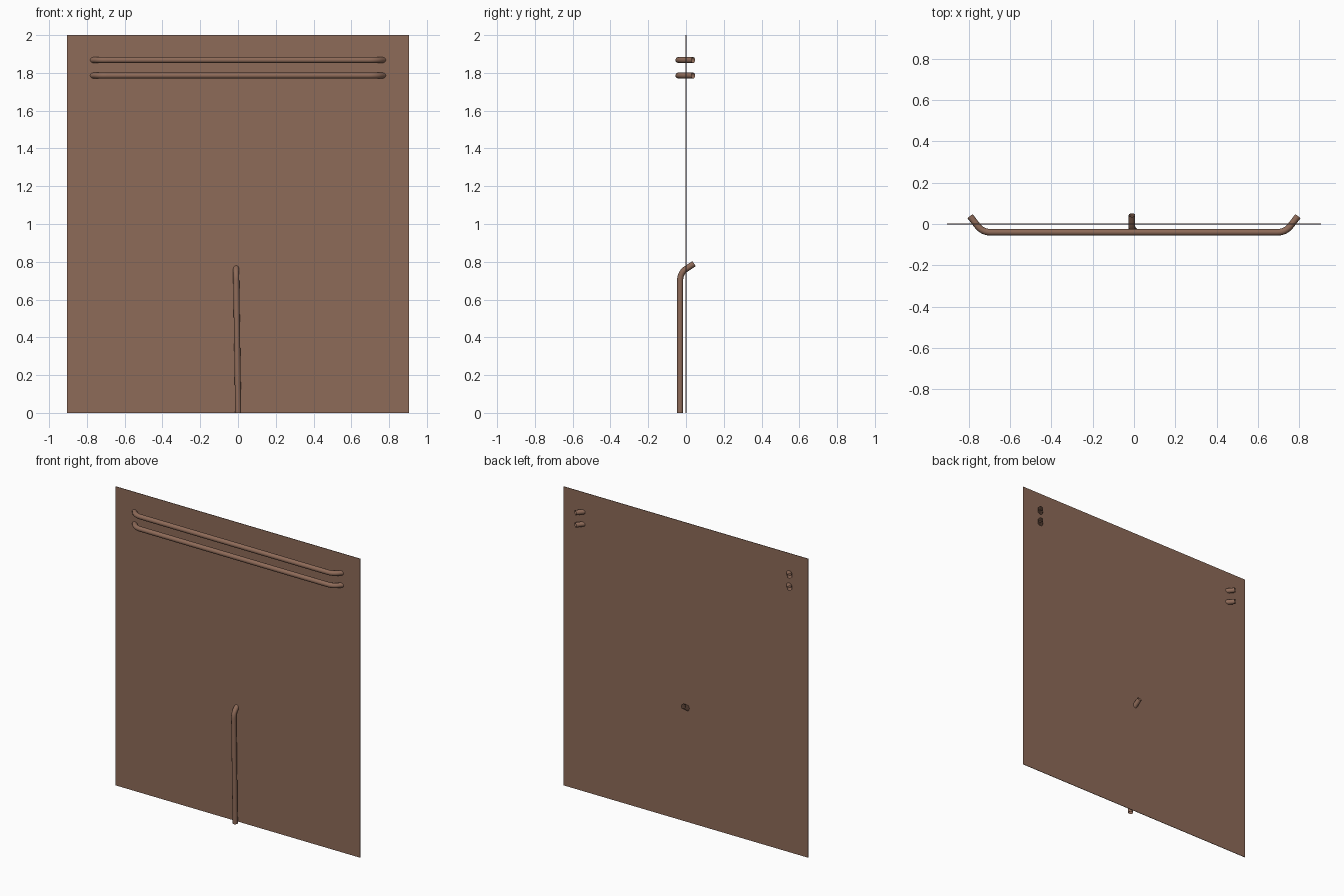
import bpy
import bmesh
from mathutils import Vector

if "Cube" in bpy.data.objects:
    bpy.data.objects.remove(bpy.data.objects["Cube"])

brown = bpy.data.materials.new("warm_brown")
brown.diffuse_color = (0.27, 0.145, 0.098, 1)
brown.use_nodes = True
brown.node_tree.nodes["Principled BSDF"].inputs["Base Color"].default_value = brown.diffuse_color


def rounded(points, trim, steps=8):
    """Polyline with each inner corner replaced by a smooth arc."""
    pts = [Vector(p) for p in points]
    path = [pts[0]]
    for a, b, c in zip(pts, pts[1:], pts[2:]):
        p = b + (a - b).normalized() * trim
        q = b + (c - b).normalized() * trim
        for i in range(steps + 1):
            t = i / steps
            path.append(p * (1 - t) ** 2 + b * 2 * t * (1 - t) + q * t * t)
    return path + [pts[-1]]


def pipe(name, points, radius, trim):
    """Open-ended round tube along a bent path."""
    path = rounded(points, trim)
    curve = bpy.data.curves.new(name, 'CURVE')
    curve.dimensions = '3D'
    curve.bevel_depth = radius
    curve.bevel_resolution = 4
    spline = curve.splines.new('POLY')
    spline.points.add(len(path) - 1)
    for sp, p in zip(spline.points, path):
        sp.co = (*p, 1)
    temp = bpy.data.objects.new(name + "_path", curve)
    bpy.context.collection.objects.link(temp)
    dg = bpy.context.evaluated_depsgraph_get()
    mesh = bpy.data.meshes.new_from_object(temp.evaluated_get(dg))
    bpy.data.objects.remove(temp)
    mesh.materials.clear()
    mesh.materials.append(brown)
    mesh.shade_smooth()
    ob = bpy.data.objects.new(name, mesh)
    bpy.context.collection.objects.link(ob)


# Thin upright panel
mesh = bpy.data.meshes.new("panel")
bm = bmesh.new()
bmesh.ops.create_cube(bm, size=1)
for v in bm.verts:
    v.co = (v.co.x * 1.81, v.co.y * 0.003, (v.co.z + 0.5) * 2)
bm.to_mesh(mesh)
bm.free()
mesh.materials.append(brown)
bpy.context.collection.objects.link(bpy.data.objects.new("panel", mesh))

# Two horizontal rails, ends bent back through the panel
for name, z in (("upper_rail", 1.868), ("lower_rail", 1.786)):
    pipe(name, [(-0.793, 0.038, z), (-0.733, -0.040, z),
                (0.733, -0.040, z), (0.793, 0.038, z)], 0.016, 0.04)

# Upright handle, slightly leaning, top bent back through the panel
pipe("upright_pipe", [(0.001, -0.031, 0), (-0.010, -0.031, 0.742),
                      (-0.010, 0.043, 0.790)], 0.016, 0.04)
